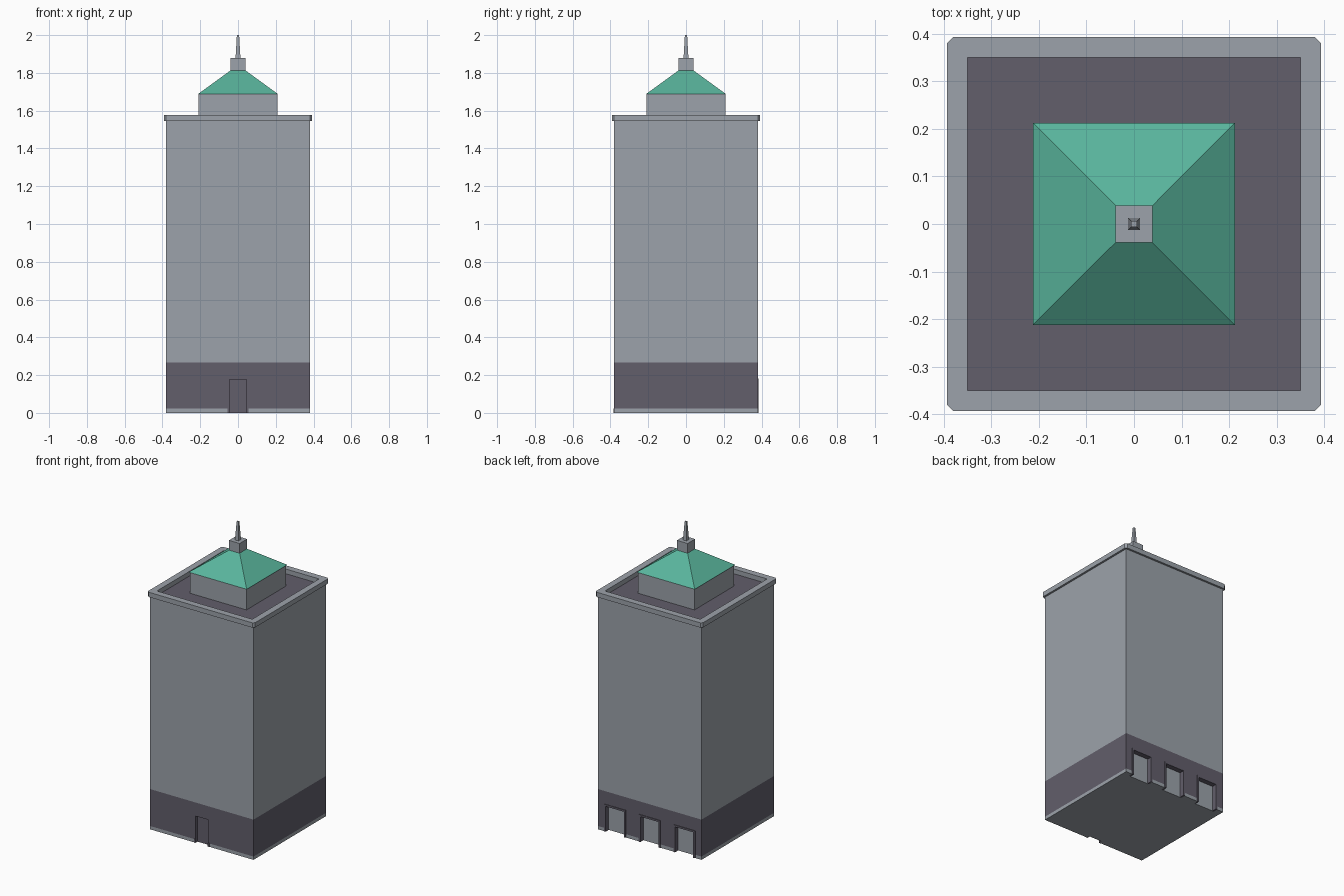
import bpy, bmesh

if "Cube" in bpy.data.objects:
    bpy.data.objects.remove(bpy.data.objects["Cube"])


def material(name, rgb):
    m = bpy.data.materials.new(name)
    m.diffuse_color = (*rgb, 1)
    m.use_nodes = True
    m.node_tree.nodes["Principled BSDF"].inputs["Base Color"].default_value = m.diffuse_color
    return m


GREY = material("stone grey", (0.335, 0.365, 0.405))
DARK = material("dark slate", (0.122, 0.112, 0.147))
GREEN = material("copper green", (0.10, 0.46, 0.335))


def finish(name, bm, mats):
    bmesh.ops.recalc_face_normals(bm, faces=bm.faces)
    me = bpy.data.meshes.new(name)
    bm.to_mesh(me)
    bm.free()
    for m in mats:
        me.materials.append(m)
    ob = bpy.data.objects.new(name, me)
    bpy.context.collection.objects.link(ob)
    return ob


def box_bm(x0, x1, y0, y1, z0, z1):
    bm = bmesh.new()
    bmesh.ops.create_cube(bm, size=1)
    for v in bm.verts:
        v.co.x = x1 if v.co.x > 0 else x0
        v.co.y = y1 if v.co.y > 0 else y0
        v.co.z = z1 if v.co.z > 0 else z0
    return bm


def box(name, x0, x1, y0, y1, z0, z1, mat):
    return finish(name, box_bm(x0, x1, y0, y1, z0, z1), [mat])


def frustum(name, r0, r1, z0, z1, mat):
    """Square block centred on the axis, half width r0 at the bottom, r1 at the top."""
    bm = box_bm(-1, 1, -1, 1, z0, z1)
    for v in bm.verts:
        r = r0 if v.co.z < (z0 + z1) / 2 else r1
        v.co.x *= r
        v.co.y *= r
    return finish(name, bm, [mat])


def cut(ob, *bounds):
    cutter = box("cutter", *bounds, DARK)
    cutter.hide_render = True
    mod = ob.modifiers.new("cut", "BOOLEAN")
    mod.operation, mod.solver, mod.object = "DIFFERENCE", "EXACT", cutter
    bpy.context.view_layer.objects.active = ob
    bpy.ops.object.modifier_apply(modifier=mod.name)
    bpy.data.objects.remove(cutter)


W, PLINTH, BASE, TOP = 0.38, 0.022, 0.267, 1.546
DOOR_H, BAY, DEPTH = 0.177, 0.075, 0.03

# Tower shaft, with level lines for the plinth and the dark ground floor
bm = box_bm(-W, W, -W, W, 0, TOP)
for z in (PLINTH, BASE):
    bmesh.ops.bisect_plane(bm, geom=bm.verts[:] + bm.edges[:] + bm.faces[:],
                           plane_co=(0, 0, z), plane_no=(0, 0, 1))
tower = finish("tower", bm, [GREY, DARK])

# Recessed front door and three recessed back bays
cut(tower, -0.045, 0.045, -W - 0.1, -W + 0.02, -0.1, DOOR_H)
bays = (-0.255, 0, 0.255)
for x in bays:
    cut(tower, x - BAY, x + BAY, W - DEPTH, W + 0.1, -0.1, DOOR_H)

# Colour by height; bay panels stay grey, reveals and door are dark
for f in tower.data.polygons:
    c, n = f.center, f.normal
    outer = max(abs(c.x), abs(c.y)) > W - 0.001
    panel = n.y > 0.9 and not outer
    ground = c.z < BASE and not panel and n.z > -0.9
    lintel = n.z < -0.9 and c.z > 0.05
    plinth = outer and c.z < PLINTH
    f.material_index = 1 if (ground and not plinth) or lintel else 0

# Door jamb feet that interrupt the plinth
for s in (-1, 1):
    a, b = sorted((s * 0.045, s * 0.056))
    box("door_jamb_foot", a, b, -W - 0.003, -W + 0.01, 0, PLINTH + 0.002, DARK)

# Dark frames around the back bays
for x in bays:
    for s in (-1, 1):
        a, b = sorted((x + s * (BAY - 0.008), x + s * (BAY + 0.004)))
        box("bay_side_frame", a, b, W - DEPTH + 0.001, W + 0.004, 0, DOOR_H + 0.004, DARK)
    box("bay_top_frame", x - BAY + 0.008, x + BAY - 0.008, W - DEPTH + 0.001, W + 0.004,
        DOOR_H - 0.008, DOOR_H + 0.004, DARK)

# Cornice ring with clipped corners
bm = box_bm(-0.393, 0.393, -0.393, 0.393, TOP, 1.578)
upright = [e for e in bm.edges if abs(e.verts[0].co.z - e.verts[1].co.z) > 0.01]
bmesh.ops.bevel(bm, geom=upright, offset=0.012, segments=1, affect="EDGES")
cornice = finish("cornice", bm, [GREY])
cut(cornice, -0.35, 0.35, -0.35, 0.35, TOP - 0.1, 1.7)

# Flat roof, penthouse, copper roof, cap and spire
frustum("roof_deck", 0.35, 0.35, TOP - 0.006, TOP + 0.001, DARK)
frustum("penthouse", 0.208, 0.208, TOP, 1.687, GREY)
frustum("copper_roof", 0.213, 0.038, 1.687, 1.814, GREEN)
frustum("roof_cap", 0.039, 0.039, 1.812, 1.878, GREY)
frustum("spire", 0.013, 0.006, 1.878, 2.0, GREY)
